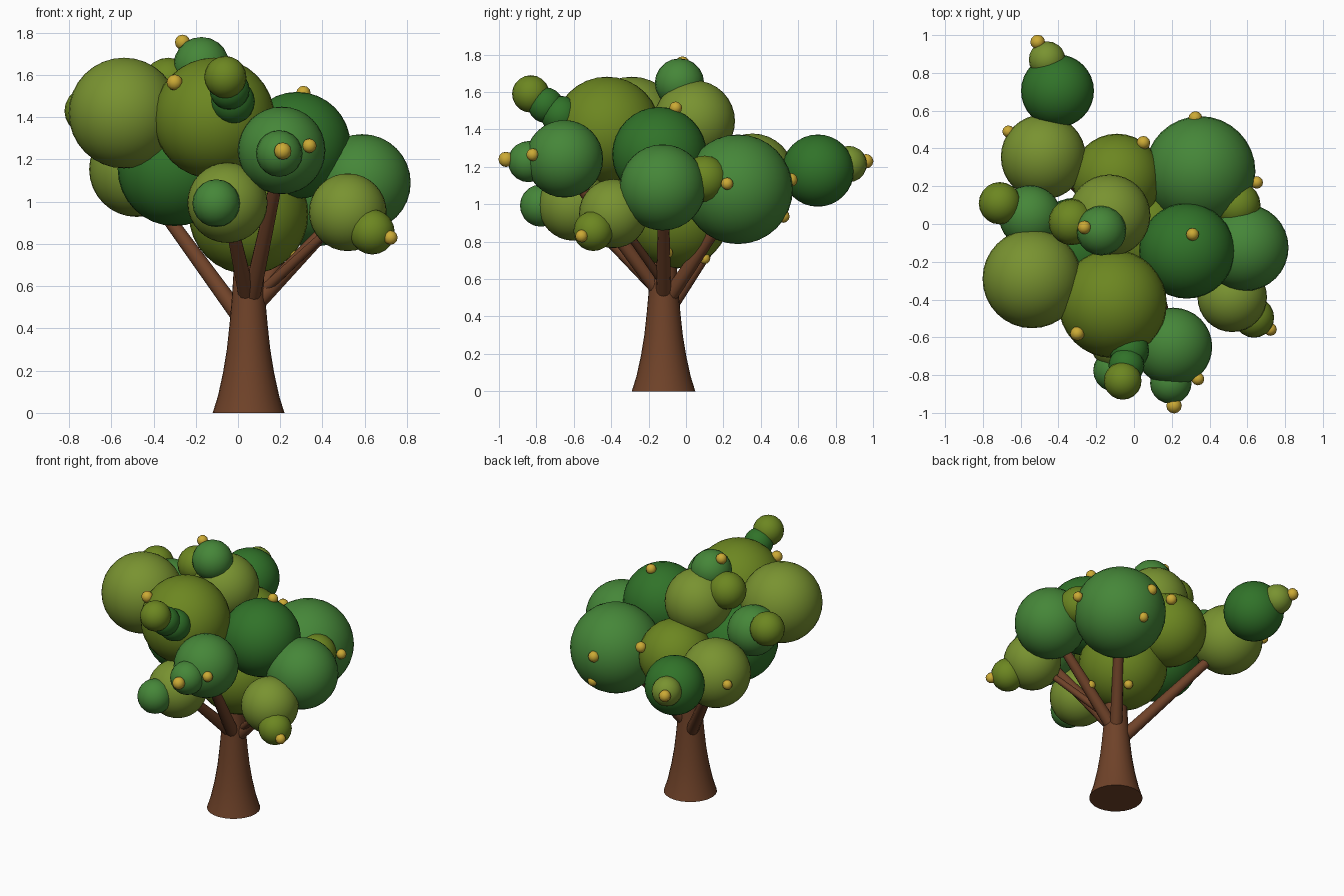
import bpy, bmesh, math
from mathutils import Vector


def material(name, rgb):
    m = bpy.data.materials.new(name)
    m.diffuse_color = (*rgb, 1)
    return m


BARK = material("bark", (0.16, 0.055, 0.022))
FRUIT = material("fruit", (0.60, 0.40, 0.035))
LEAF = {
    "light_olive": material("light_olive", (0.19, 0.29, 0.03)),
    "olive": material("olive", (0.15, 0.24, 0.015)),
    "green": material("green", (0.06, 0.24, 0.04)),
    "dark_green": material("dark_green", (0.03, 0.17, 0.022)),
}


def finish(name, bm, mat, angle=60):
    mesh = bpy.data.meshes.new(name)
    bm.to_mesh(mesh)
    bm.free()
    mesh.materials.append(mat)
    ob = bpy.data.objects.new(name, mesh)
    bpy.context.collection.objects.link(ob)
    bpy.ops.object.select_all(action='DESELECT')
    ob.select_set(True)
    bpy.context.view_layer.objects.active = ob
    bpy.ops.object.shade_smooth_by_angle(angle=math.radians(angle))
    return ob


def ball(name, x, y, z, r, mat):
    bm = bmesh.new()
    seg = 32 if r > 0.15 else 20 if r > 0.06 else 12
    bmesh.ops.create_uvsphere(bm, u_segments=seg, v_segments=seg // 2, radius=r)
    finish(name, bm, mat).location = (x, y, z)


def branch(name, start, end, r1, r2):
    a, b = Vector(start), Vector(end)
    bm = bmesh.new()
    bmesh.ops.create_cone(bm, cap_ends=True, segments=12, radius1=r1, radius2=r2,
                          depth=(b - a).length)
    ob = finish(name, bm, BARK)
    ob.location = (a + b) / 2
    ob.rotation_mode = 'QUATERNION'
    ob.rotation_quaternion = (b - a).to_track_quat('Z', 'Y')


# Flared trunk: stacked rings following a profile of (radius, height)
bm = bmesh.new()
rings = []
for r, z in [(0.17, 0), (0.145, 0.08), (0.121, 0.19), (0.103, 0.30),
             (0.091, 0.41), (0.081, 0.52), (0.074, 0.62), (0.068, 0.72)]:
    rings.append([bm.verts.new((r * math.cos(t * math.tau / 24), r * math.sin(t * math.tau / 24), z))
                  for t in range(24)])
for lo, hi in zip(rings, rings[1:]):
    for i in range(24):
        j = (i + 1) % 24
        bm.faces.new((lo[i], lo[j], hi[j], hi[i]))
bm.faces.new(rings[0][::-1])
bm.faces.new(rings[-1])
finish("trunk", bm, BARK).location = (0.05, -0.12, 0)

# Branches reaching into the main leaf clumps
branch("branch_back_left", (0.05, -0.12, 0.40), (-0.46, 0.34, 1.10), 0.042, 0.028)
branch("branch_right", (0.05, -0.12, 0.48), (0.56, -0.12, 1.02), 0.042, 0.028)
branch("branch_front", (0.06, -0.14, 0.53), (0.20, -0.63, 1.18), 0.042, 0.028)
branch("branch_front_left", (0.05, -0.12, 0.52), (-0.05, -0.58, 0.98), 0.042, 0.026)
branch("branch_back_right", (0.05, -0.12, 0.46), (0.34, 0.26, 1.02), 0.042, 0.028)
branch("twig_front_right", (0.12, -0.12, 0.58), (0.50, -0.37, 0.93), 0.025, 0.018)

# Leaf clumps, grouped by colour: x, y, z, radius
clumps = {
    "light_olive": [
        (-0.54, -0.29, 1.42, 0.262),
        (-0.13, 0.045, 1.445, 0.217),
        (0.52, -0.388, 0.95, 0.184),
        (-0.05, -0.60, 0.995, 0.19),
        (-0.48, 0.355, 1.153, 0.225),
        (-0.46, 0.87, 1.215, 0.097),
    ],
    "olive": [
        (-0.113, -0.422, 1.395, 0.287),
        (-0.33, 0.01, 1.56, 0.122),
        (0.635, -0.495, 0.857, 0.107),
        (-0.06, -0.83, 1.59, 0.10),
        (-0.71, 0.11, 1.43, 0.112),
        (-0.09, 0.24, 1.13, 0.238),
        (0.05, -0.05, 0.94, 0.283),
        (0.545, 0.10, 1.135, 0.125),
    ],
    "green": [
        (-0.173, -0.035, 1.648, 0.132),
        (0.35, 0.278, 1.08, 0.293),
        (0.588, -0.125, 1.09, 0.23),
        (0.207, -0.65, 1.243, 0.207),
        (0.195, -0.842, 1.228, 0.11),
        (-0.103, -0.775, 0.993, 0.113),
        (-0.55, 0.04, 1.35, 0.165),
    ],
    "dark_green": [
        (0.28, -0.142, 1.267, 0.253),
        (-0.30, -0.13, 1.155, 0.27),
        (-0.405, 0.705, 1.18, 0.193),
        (-0.04, -0.75, 1.53, 0.095),
        (-0.025, -0.67, 1.475, 0.105),
    ],
}
for colour, group in clumps.items():
    for i, c in enumerate(group):
        ball(f"leaf_clump_{colour}_{i + 1}", *c, LEAF[colour])

# Small yellow fruit sitting on the clumps
fruit = [
    (0.722, -0.558, 0.83, 0.034), (0.212, -0.962, 1.24, 0.041),
    (0.338, -0.82, 1.265, 0.034), (-0.51, 0.963, 1.23, 0.039),
    (-0.665, 0.49, 1.17, 0.032), (0.65, 0.22, 1.11, 0.033),
    (0.31, -0.055, 1.515, 0.034), (0.325, 0.56, 1.13, 0.037),
    (0.36, 0.52, 0.935, 0.034), (0.05, 0.43, 1.22, 0.036),
    (-0.30, -0.58, 1.565, 0.038), (-0.263, -0.018, 1.755, 0.036),
    (0.275, -0.10, 0.74, 0.03), (0.13, 0.10, 0.71, 0.03),
]
for i, f in enumerate(fruit):
    ball(f"fruit_{i + 1}", *f, FRUIT)
